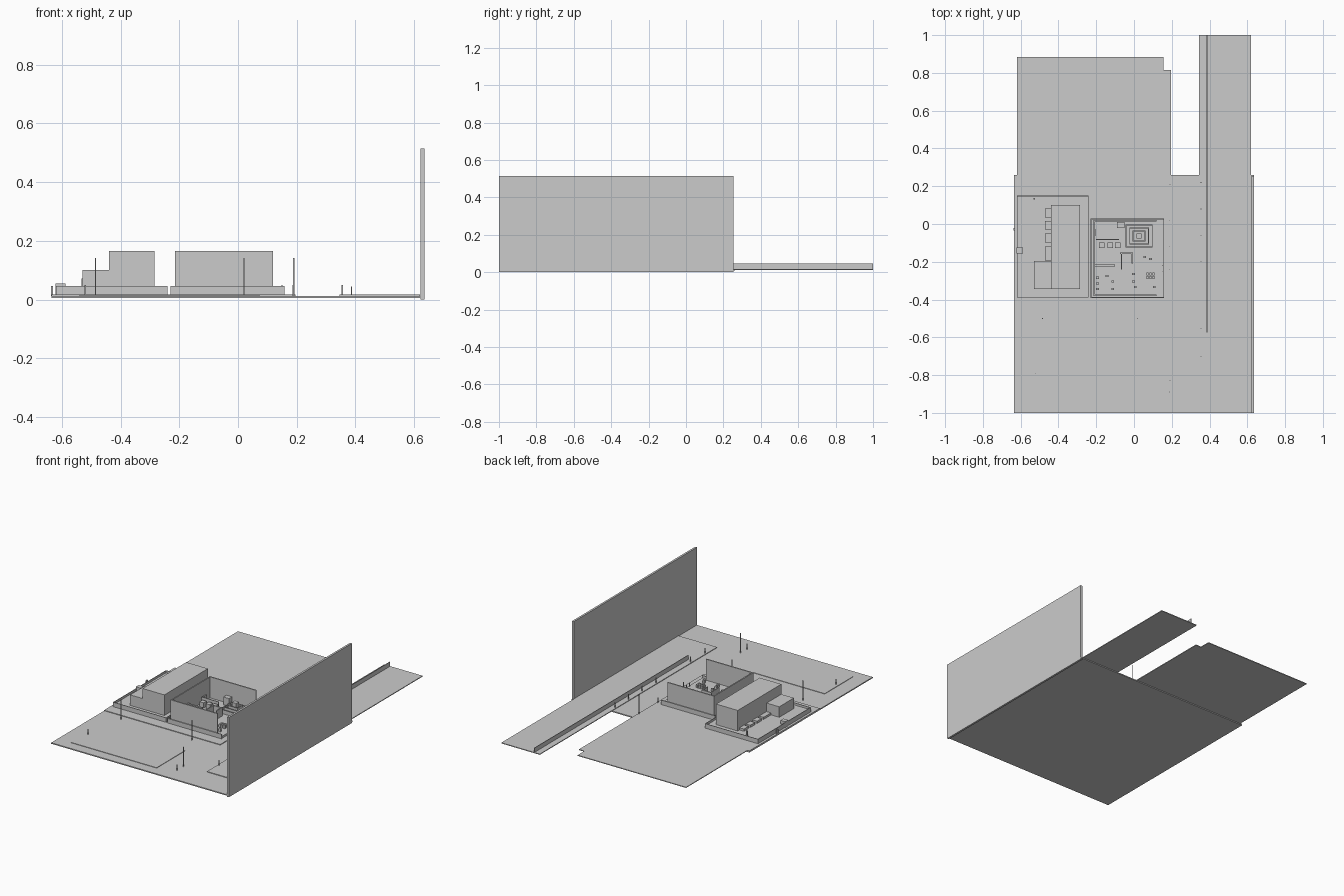
import bpy, bmesh

mat = bpy.data.materials.new("light_grey")
mat.diffuse_color = (0.6, 0.6, 0.6, 1)


def finish(name, bm):
    me = bpy.data.meshes.new(name)
    bm.to_mesh(me)
    bm.free()
    me.materials.append(mat)
    ob = bpy.data.objects.new(name, me)
    bpy.context.collection.objects.link(ob)
    return ob


def add_box(bm, x0, x1, y0, y1, z0, z1):
    vs = bmesh.ops.create_cube(bm, size=1)["verts"]
    for v in vs:
        v.co = (x1 if v.co.x > 0 else x0, y1 if v.co.y > 0 else y0, z1 if v.co.z > 0 else z0)


def boxes(name, *dims):
    bm = bmesh.new()
    for d in dims:
        add_box(bm, *d)
    return finish(name, bm)


def plate(name, pts, z0, z1):
    """Flat outline extruded upward."""
    bm = bmesh.new()
    f = bm.faces.new([bm.verts.new((x, y, z0)) for x, y in pts])
    r = bmesh.ops.extrude_face_region(bm, geom=[f])
    for v in r["geom"]:
        if isinstance(v, bmesh.types.BMVert):
            v.co.z = z1
    bmesh.ops.recalc_face_normals(bm, faces=bm.faces[:])
    return finish(name, bm)


def ring(x0, x1, y0, y1, z0, z1, t):
    """Four thin walls around a rectangle."""
    return [(x0, x1, y0, y0 + t, z0, z1), (x0, x1, y1 - t, y1, z0, z1),
            (x0, x0 + t, y0 + t, y1 - t, z0, z1), (x1 - t, x1, y0 + t, y1 - t, z0, z1)]


# Ground, raised pavements and boundary wall
boxes("road_base", (-0.635, 0.635, -1, 0.26, 0.006, 0.013))
plate("left_pavement", [(-0.635, -0.46), (0.195, -0.46), (0.195, 0.815), (0.155, 0.815),
                        (0.155, 0.885), (-0.62, 0.885), (-0.62, 0.26), (-0.635, 0.26)], 0.012, 0.017)
boxes("right_pavement", (0.345, 0.62, -0.81, 1.0, 0.012, 0.017))
boxes("front_lot", (-0.54, 0.073, -0.935, -0.645, 0.012, 0.016))
boxes("boundary_wall", (0.622, 0.635, -1, 0.255, 0, 0.515))
boxes("long_fence", (0.384, 0.388, -0.575, 1.0, 0.013, 0.045))

# Left building: podium with parapet, tower, annex and a row of stalls
boxes("podium", (-0.62, -0.24, -0.39, 0.15, 0.015, 0.032))
boxes("podium_parapet", *ring(-0.62, -0.24, -0.39, 0.15, 0.015, 0.046, 0.004))
boxes("tower", (-0.44, -0.285, -0.345, 0.1, 0.03, 0.165))
boxes("annex", (-0.53, -0.44, -0.345, -0.195, 0.03, 0.1))
boxes("stalls", *[(-0.472, -0.44, y, y + 0.047, 0.03, 0.046)
                  for y in (0.035, -0.03, -0.098, -0.165, -0.193)])
boxes("gate_booth", (-0.622, -0.588, -0.155, -0.125, 0.015, 0.055))
boxes("gate_post", (-0.637, -0.63, -0.035, -0.02, 0.012, 0.046))

# Right building: low outer walls, three tall walls, open east side
boxes("hall_floor", (-0.23, 0.155, -0.39, 0.03, 0.015, 0.03))
boxes("hall_low_walls", (-0.23, 0.158, -0.392, -0.387, 0.015, 0.046),
      (-0.23, 0.158, 0.025, 0.03, 0.015, 0.046), (-0.23, -0.225, -0.387, 0.025, 0.015, 0.046))
boxes("hall_tall_walls", (-0.215, 0.12, -0.382, -0.374, 0.03, 0.166),
      (-0.215, 0.12, 0.012, 0.02, 0.03, 0.166), (-0.215, -0.207, -0.374, 0.012, 0.03, 0.166))

# Nested square counters around a central block
rings = [(0.027 - r, 0.027 + r, -0.064 - r * 0.85, -0.064 + r * 0.85, 0.03, z, 0.005)
         for r, z in ((0.072, 0.055), (0.052, 0.065), (0.034, 0.075))]
boxes("square_counters", *[b for r in rings for b in ring(*r)])
boxes("centre_block", (0.013, 0.041, -0.078, -0.05, 0.03, 0.095))

# Interior partitions and furniture
boxes("partitions", (-0.207, -0.1, -0.225, -0.215, 0.03, 0.085),
      (-0.075, -0.01, -0.16, -0.152, 0.03, 0.085), (-0.012, -0.006, -0.21, -0.15, 0.03, 0.085),
      (-0.07, -0.064, -0.24, -0.16, 0.03, 0.085), (-0.2, -0.08, -0.085, -0.08, 0.03, 0.075))
boxes("cabinets", *[(x, x + 0.028, -0.128, -0.098, 0.03, 0.065) for x in (-0.185, -0.14, -0.1)],
      (-0.09, -0.05, -0.02, 0.01, 0.03, 0.08), (-0.207, -0.2, -0.06, -0.03, 0.03, 0.07))
boxes("seat_grid", *[(0.065 + 0.016 * i, 0.077 + 0.016 * i, -0.272 - 0.018 * j, -0.258 - 0.018 * j,
                      0.03, 0.05) for i in range(3) for j in range(2)])
boxes("loose_seats", *[(x, x + 0.014, y, y + 0.011, 0.03, 0.052) for x, y in
                       ((-0.2, -0.29), (-0.2, -0.32), (-0.2, -0.35), (-0.15, -0.28), (-0.12, -0.31),
                        (-0.12, -0.35), (-0.01, -0.27), (-0.01, -0.31), (0.0, -0.34),
                        (0.05, -0.18), (0.08, -0.19), (0.1, -0.34))])

# Lamp posts, tall and short
boxes("tall_posts", *[(x - 0.002, x + 0.002, y - 0.002, y + 0.002, 0.012, 0.142) for x, y in
                      ((-0.485, -0.5), (0.02, -0.5), (0.19, -0.83), (0.19, 0.21))])
boxes("short_posts", *[(x - 0.002, x + 0.002, y - 0.002, y + 0.002, 0.012, 0.05) for x, y in
                       ((-0.52, -0.79), (0.187, -0.89), (0.187, -0.24), (0.187, 0.02), (0.187, -0.12),
                        (0.355, -0.7), (0.355, -0.555), (0.355, -0.2), (0.355, -0.06),
                        (0.355, 0.08), (0.355, 0.22), (0.15, -0.22), (0.15, -0.25))])
boxes("roof_mast", (-0.533, -0.525, 0.13, 0.138, 0.03, 0.072))
